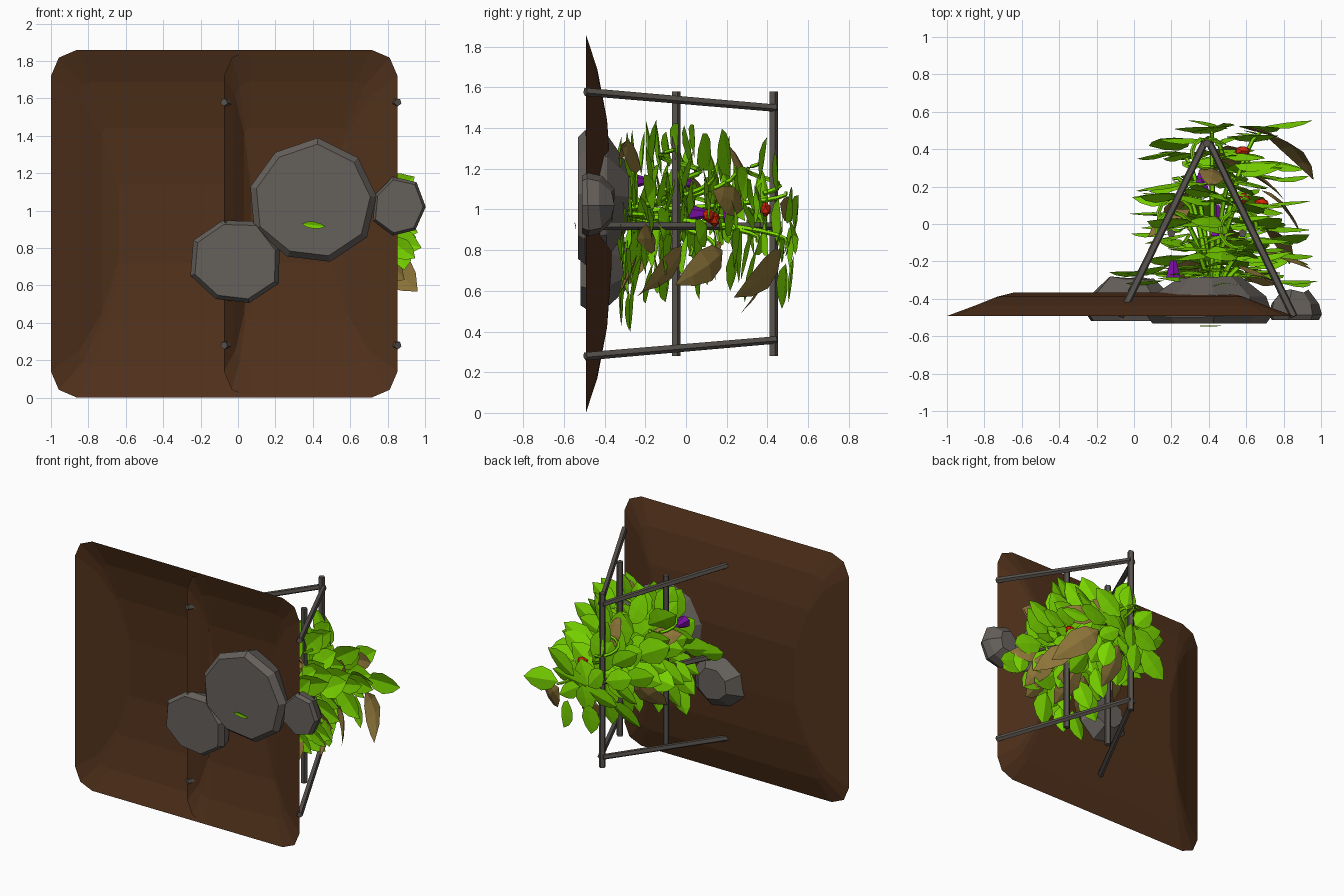
import bpy, bmesh, math, random
from mathutils import Vector, Matrix

if "Cube" in bpy.data.objects:
    bpy.data.objects.remove(bpy.data.objects["Cube"])

random.seed(11)
R = random.uniform


def mat(name, col):
    m = bpy.data.materials.new(name)
    m.diffuse_color = (*col, 1)
    m.use_nodes = True
    m.node_tree.nodes["Principled BSDF"].inputs["Base Color"].default_value = m.diffuse_color
    return m


SOIL = mat("soil brown", (0.082, 0.031, 0.011))
STONE = mat("stone grey", (0.13, 0.116, 0.104))
POLE = mat("weathered pole", (0.098, 0.086, 0.076))
GREEN = mat("leaf green", (0.2, 0.7, 0.0))
DRY = mat("dry leaf", (0.27, 0.18, 0.042))
PURPLE = mat("purple flower", (0.2, 0.005, 0.38))
RED = mat("red fruit", (0.75, 0.02, 0.003))


def finish(bm, name, m, normals=True):
    if normals:
        bmesh.ops.recalc_face_normals(bm, faces=bm.faces[:])
    me = bpy.data.meshes.new(name)
    bm.to_mesh(me)
    bm.free()
    me.materials.append(m)
    ob = bpy.data.objects.new(name, me)
    bpy.context.collection.objects.link(ob)
    return ob


def loft(bm, rings, cap_start=True, cap_end=True):
    vs = [[bm.verts.new(p) for p in r] for r in rings]
    n = len(vs[0])
    for a, b in zip(vs, vs[1:]):
        for i in range(n):
            j = (i + 1) % n
            bm.faces.new((a[i], a[j], b[j], b[i]))
    if cap_start:
        bm.faces.new(vs[0][::-1])
    if cap_end:
        bm.faces.new(vs[-1])


def tube(bm, pts, r0, r1, sides=5):
    pts = [Vector(p) for p in pts]
    rings = []
    for i, p in enumerate(pts):
        t = (pts[min(i + 1, len(pts) - 1)] - pts[max(i - 1, 0)]).normalized()
        ref = Vector((1, 0, 0)) if abs(t.x) < 0.9 else Vector((0, 1, 0))
        u = t.cross(ref).normalized()
        v = t.cross(u)
        r = r0 + (r1 - r0) * i / (len(pts) - 1)
        rings.append([p + r * (math.cos(a) * u + math.sin(a) * v)
                      for a in (2 * math.pi * k / sides for k in range(sides))])
    loft(bm, rings)


# soil mounds: stacked chamfered rectangles forming a low dome, hollow underneath
def mound(name, x0, x1, kl, dy):
    bm = bmesh.new()
    rings = []
    for ix, iz, y, c in ((0, 0, -0.492, 0.14), (0.15, 0.17, -0.436, 0.08),
                         (0.27, 0.42, -0.388, 0.03), (0.36, 0.72, -0.366, 0.02)):
        a, b, lo, hi = x0 + ix * kl, x1 - ix, iz, 1.86 - iz
        d = c * 0.3
        y += dy * (iz > 0)
        ring = []
        for cx, cz, sx, sz in ((a, lo, 1, 1), (b, lo, -1, 1), (b, hi, -1, -1), (a, hi, 1, -1)):
            corner = [(cx, y, cz + sz * c), (cx + sx * d, y, cz + sz * d), (cx + sx * c, y, cz)]
            ring += corner if sx * sz > 0 else corner[::-1]
        rings.append(ring)
    loft(bm, rings, cap_start=False)
    finish(bm, name, SOIL)


mound("soil_bed", -1.0, 0.853, 1, 0)
mound("soil_half_bed", -0.075, 0.853, 0.4, -0.004)


# rocks: irregular faceted stones
def rock(name, x, z, rx, rz, y0, y1, n=8, turn=0.2):
    bm = bmesh.new()
    jit = [R(0.93, 1.04) for _ in range(n)]
    rings = []
    for f, s in ((0, 0.9), (0.18, 1.0), (0.6, 0.9), (1, 0.5)):
        rings.append([(x + rx * s * jit[k] * math.cos(turn + k * 2 * math.pi / n),
                       y0 + (y1 - y0) * f + R(-.01, .01) * (f > 0),
                       z + rz * s * jit[k] * math.sin(turn + k * 2 * math.pi / n)) for k in range(n)])
    loft(bm, rings)
    finish(bm, name, STONE)


rock("large_rock", 0.40, 1.045, 0.35, 0.335, -0.532, -0.29, 9, 0.1)
rock("left_rock", -0.01, 0.725, 0.25, 0.24, -0.518, -0.29, 8, 0.3)
rock("right_rock", 0.86, 1.02, 0.148, 0.165, -0.512, -0.36, 7, 0.0)

# trellis: three pairs of legs joined by rails
bm = bmesh.new()
for foot, top in ((0.28, 0.36), (0.92, 0.92), (1.58, 1.50)):
    for s in (-1, 1):
        tube(bm, [(0.39 + s * 0.465, -0.495, foot), (0.39 + s * 0.01, 0.44, top)], 0.022, 0.02)
finish(bm, "trellis_legs", POLE)
bm = bmesh.new()
for x, y in ((0.39, 0.43), (0.2, -0.05), (0.58, -0.05)):
    tube(bm, [(x, y, 0.28), (x, y, 1.58)], 0.023, 0.023, 5)
finish(bm, "trellis_rails", POLE)


# leaf: folded pointed oval, drooping towards the tip
def leaf(bm, pos, ang, length, width, pitch, roll, droop=0.09):
    m = (Matrix.Translation(pos) @ Matrix.Rotation(ang, 4, 'Y')
         @ Matrix.Rotation(pitch, 4, 'Z') @ Matrix.Rotation(roll, 4, 'X'))
    rows = []
    for t, w in ((0, 0), (0.22, 0.75), (0.5, 1.0), (0.78, 0.65), (1, 0)):
        y = -droop * t * t * length
        if w == 0:
            rows.append([bm.verts.new(m @ Vector((t * length, y, 0)))])
        else:
            h = w * width / 2
            rows.append([bm.verts.new(m @ Vector((t * length, y - lift, z)))
                         for z, lift in ((-h, h * 0.22), (0, 0), (h, h * 0.22))])
    for a, b in zip(rows, rows[1:]):
        for k in (0, 1):
            if len(a) == 1:
                bm.faces.new((a[0], b[k], b[k + 1]))
            elif len(b) == 1:
                bm.faces.new((a[k], b[0], a[k + 1]))
            else:
                bm.faces.new((a[k], b[k], b[k + 1], a[k + 1]))


# foliage: tiers of leaves (y, centre x, centre z, x reach, z reach, count)
green = bmesh.new()
TIERS = ((-0.29, 0.46, 0.90, 0.46, 0.48, 24), (-0.20, 0.46, 0.97, 0.45, 0.45, 24),
         (-0.10, 0.46, 1.01, 0.45, 0.44, 22), (0.02, 0.46, 1.03, 0.45, 0.43, 22),
         (0.13, 0.45, 1.01, 0.44, 0.38, 20), (0.24, 0.46, 1.00, 0.43, 0.37, 18),
         (0.35, 0.46, 0.96, 0.40, 0.36, 16), (0.49, 0.48, 0.88, 0.41, 0.36, 14))
for y, cx, cz, rx, rz, n in TIERS:
    for k in range(n):
        th = 2 * math.pi * (k + R(-.3, .3)) / n
        f = (1.0, 0.55, 0.8, 0.35)[k % 4]
        size = R(0.21, 0.29)
        c, s = math.cos(th), math.sin(th)
        pos = Vector((cx + (rx * f - size * 0.75) * c, y + R(-.04, .05), cz + (rz * f - size * 0.75) * s))
        low = y < -0.25
        leaf(green, pos, -th + R(-.5, .5), size, size * R(0.58, 0.74),
             R(0, .12) if low else R(-.15, .28), R(-.15, .15) if low else R(-.4, .4))
# low leaves lying over the soil, and the one peeping below the rock
for x, y, z, th, l in ((0.08, -0.26, 0.95, 2.9, 0.22), (0.45, -0.28, 0.6, -1.7, 0.2), (0.8, -0.32, 0.85, -0.6, 0.18),
                       (0.86, -0.2, 0.88, -1.4, 0.2), (0.34, -0.545, 0.93, -0.1, 0.13)):
    leaf(green, Vector((x, y, z)), -th, l, l * (0.3 if y < -0.5 else 0.65), 0.1, 0.2)
finish(green, "green_leaves", GREEN, False)

# stems: arching from the root to the tiers
ROOT = Vector((0.42, -0.42, 0.98))
bm = bmesh.new()
for k in range(14):
    th = k * 2.4
    y, cx, cz, rx, rz, n = TIERS[1 + k % 7]
    end = Vector((cx + 0.6 * rx * math.cos(th), y, cz + 0.6 * rz * math.sin(th)))
    mid = Vector((ROOT.x * 0.5 + end.x * 0.5, end.y + 0.08, ROOT.z * 0.5 + end.z * 0.5))
    tube(bm, [ROOT * (1 - t) ** 2 + mid * 2 * t * (1 - t) + end * t * t
              for t in (i / 7 for i in range(8))], 0.018, 0.009)
# tendrils curling round the rails
for x, y, z, r in ((0.39, 0.38, 1.08, 0.08), (0.21, -0.03, 1.15, 0.09), (0.56, -0.03, 1.15, 0.1), (0.22, 0.05, 0.98, 0.09)):
    tube(bm, [(x + r * math.cos(a * 0.5), y + r * math.sin(a * 0.5), z + a * 0.012) for a in range(13)], 0.014, 0.01)
finish(bm, "stems", GREEN)

# withered leaves: longer and strongly drooping
bm = bmesh.new()
for x, y, z, th, l, d in ((0.72, 0.47, 0.80, -0.7, 0.32, 0.8), (0.5, 0.42, 0.78, -1.5, 0.28, 0.6), (0.68, 0.18, 0.80, -0.4, 0.28, 0.8),
                          (0.72, -0.02, 0.82, -0.9, 0.26, 0.7), (0.3, 0.18, 0.85, -2.2, 0.28, 0.6), (0.5, -0.02, 0.84, -1.4, 0.3, 0.6),
                          (0.6, -0.24, 0.78, -1.0, 0.24, 0.2), (0.34, -0.15, 0.84, -1.9, 0.26, 0.5), (0.55, -0.22, 1.2, 0.5, 0.25, 0.3),
                          (0.7, -0.15, 0.85, 0.1, 0.24, 0.5), (0.42, 0.3, 1.08, 1.5, 0.24, 0.5), (0.3, 0.08, 1.1, 2.6, 0.24, 0.6),
                          (0.58, 0.52, 0.98, 0.2, 0.2, 0.3), (0.6, -0.28, 1.28, 0.1, 0.18, 0.1), (0.6, 0.28, 1.0, 0.3, 0.24, 0.5)):
    leaf(bm, Vector((x, y, z)), -th, l, l * 0.62, R(-.2, .1), R(-.5, .5), d)
finish(bm, "withered_leaves", DRY, False)

# purple bell flowers
bm = bmesh.new()
for x, y, z in ((0.21, -0.24, 1.14), (0.45, -0.02, 1.13), (0.44, 0.06, 0.98), (0.36, 0.23, 0.98)):
    bmesh.ops.create_cone(bm, cap_ends=True, segments=6, radius1=0.045, radius2=0.018, depth=0.09,
                          matrix=Matrix.Translation((x, y, z)) @ Matrix.Rotation(-math.pi / 2, 4, 'X'))
finish(bm, "flowers", PURPLE)

# red fruits
bm = bmesh.new()
for x, y, z in ((0.58, 0.39, 1.0), (0.68, 0.11, 0.97), (0.58, 0.14, 0.95)):
    bmesh.ops.create_icosphere(bm, subdivisions=1, radius=0.037,
                               matrix=Matrix.Translation((x, y, z)) @ Matrix.Diagonal((1.2, 0.8, 1, 1)))
finish(bm, "fruits", RED)
